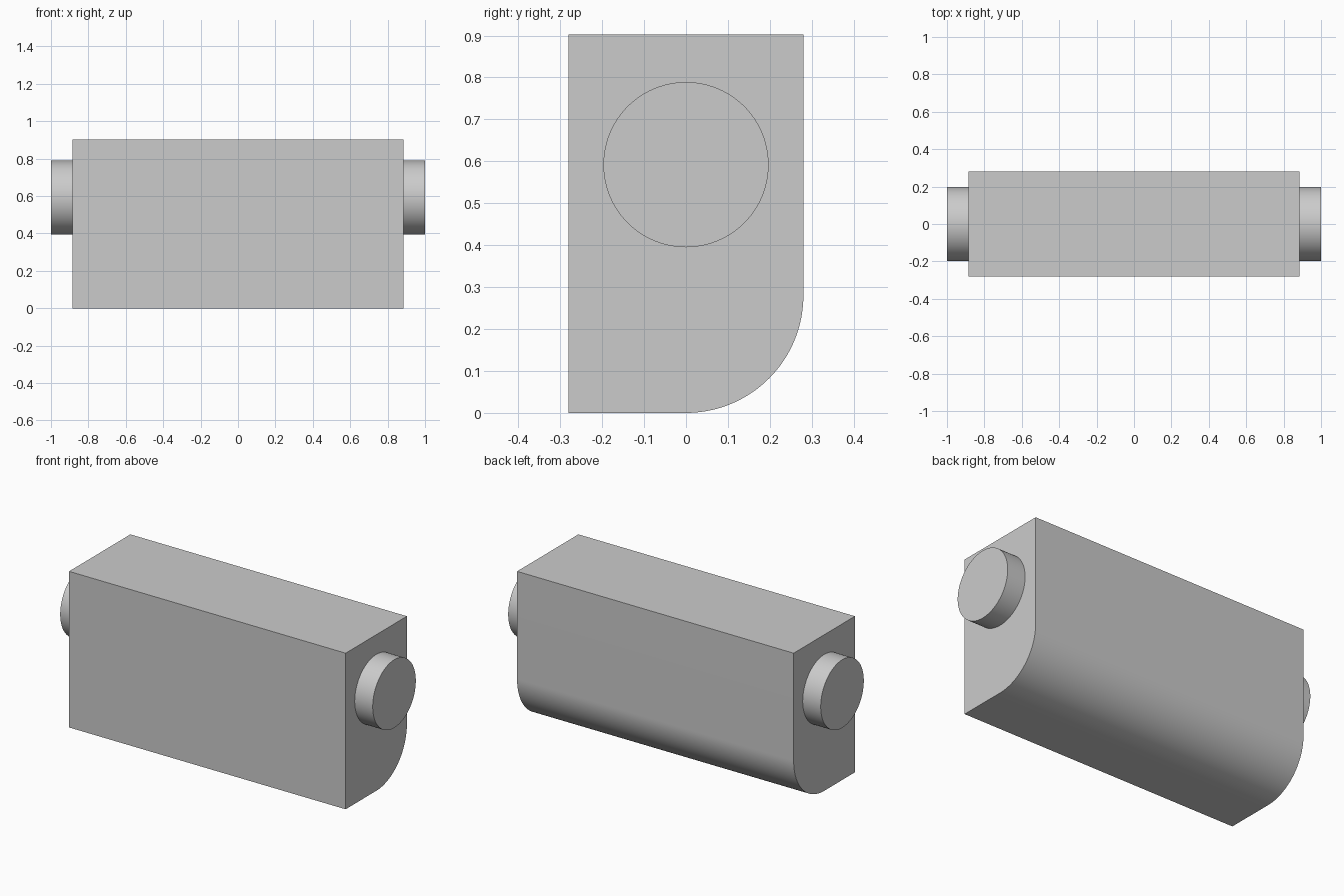
import bpy, bmesh, math
from mathutils import Matrix

cube = bpy.data.objects.get("Cube")
if cube:
    bpy.data.objects.remove(cube, do_unlink=True)

HALF_BODY, DEPTH, HEIGHT = 0.885, 0.28, 0.903
PIN_RADIUS, PIN_Z = 0.197, 0.592

grey = bpy.data.materials.new("light grey")
grey.use_nodes = True
colour = (0.6, 0.6, 0.6, 1)
grey.diffuse_color = colour
grey.node_tree.nodes["Principled BSDF"].inputs["Base Color"].default_value = colour


def finish(name, bm):
    """Turn the mesh into a named, smooth-shaded object with sharp edges."""
    bmesh.ops.recalc_face_normals(bm, faces=bm.faces)
    mesh = bpy.data.meshes.new(name)
    bm.to_mesh(mesh)
    bm.free()
    mesh.materials.append(grey)
    obj = bpy.data.objects.new(name, mesh)
    bpy.context.collection.objects.link(obj)
    bpy.ops.object.select_all(action='DESELECT')
    obj.select_set(True)
    bpy.context.view_layer.objects.active = obj
    bpy.ops.object.shade_smooth_by_angle(angle=math.radians(30))


# Body: side profile with a rounded lower back edge, extruded along x
STEPS = 32
profile = [(DEPTH, HEIGHT), (-DEPTH, HEIGHT), (-DEPTH, 0)]
for i in range(STEPS + 1):
    a = math.pi / 2 * i / STEPS
    profile.append((DEPTH * math.sin(a), DEPTH * (1 - math.cos(a))))
bm = bmesh.new()
face = bm.faces.new([bm.verts.new((-HALF_BODY, y, z)) for y, z in profile])
end = bmesh.ops.extrude_face_region(bm, geom=[face])["geom"]
bmesh.ops.translate(bm, vec=(2 * HALF_BODY, 0, 0),
                    verts=[v for v in end if isinstance(v, bmesh.types.BMVert)])
finish("body", bm)

# Round end pins, seated against each end of the body
for side, name in ((1, "left_pin"), (-1, "right_pin")):
    length = 1 - HALF_BODY
    place = (Matrix.Translation((side * (1 + HALF_BODY) / 2, 0, PIN_Z))
             @ Matrix.Rotation(math.pi / 2, 4, 'Y'))
    bm = bmesh.new()
    bmesh.ops.create_cone(bm, cap_ends=True, segments=96, radius1=PIN_RADIUS,
                          radius2=PIN_RADIUS, depth=length, matrix=place)
    finish(name, bm)
